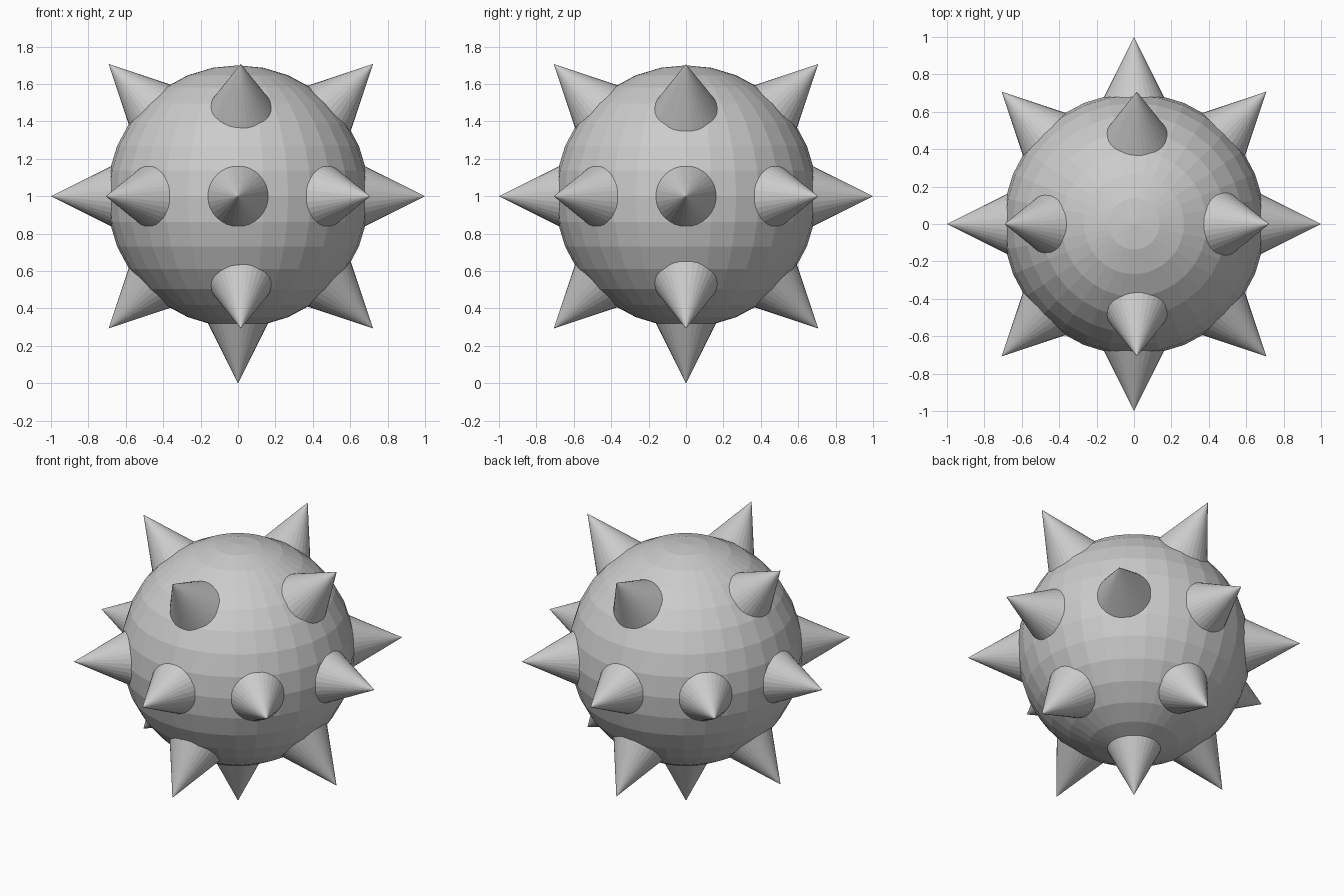
import bpy
from math import radians, sin, cos
from mathutils import Vector

if "Cube" in bpy.data.objects:
    bpy.data.objects.remove(bpy.data.objects["Cube"])

CENTRE = Vector((0, 0, 1))
TAN_HALF = 0.5      # cone radius / depth
DEPTH = 0.42


def spike(name, direction, shift=0.0):
    """Cone with its tip one unit out from the centre."""
    d = direction.normalized()
    bpy.ops.mesh.primitive_cone_add(
        vertices=32, radius1=DEPTH * TAN_HALF, radius2=0, depth=DEPTH,
        location=CENTRE + d * (1 - DEPTH / 2) + Vector((shift, 0, 0)),
        rotation=d.to_track_quat('Z', 'Y').to_euler())
    bpy.context.object.name = name


# Faceted ball
bpy.ops.mesh.primitive_uv_sphere_add(segments=32, ring_count=16, radius=0.7, location=CENTRE)
bpy.context.object.name = "ball"

# Eight spikes around the equator
for i in range(8):
    a = radians(45 * i)
    spike(f"equator_spike_{i}", Vector((cos(a), sin(a), 0)))

# Four slanted spikes above and four below, set slightly off centre in x
for label, z in (("upper", 1), ("lower", -1)):
    for i in range(4):
        a = radians(90 * i)
        spike(f"{label}_spike_{i}", Vector((cos(a), sin(a), z)), 0.015)

# Single spike underneath (the top is bare)
spike("bottom_spike", Vector((0, 0, -1)))
